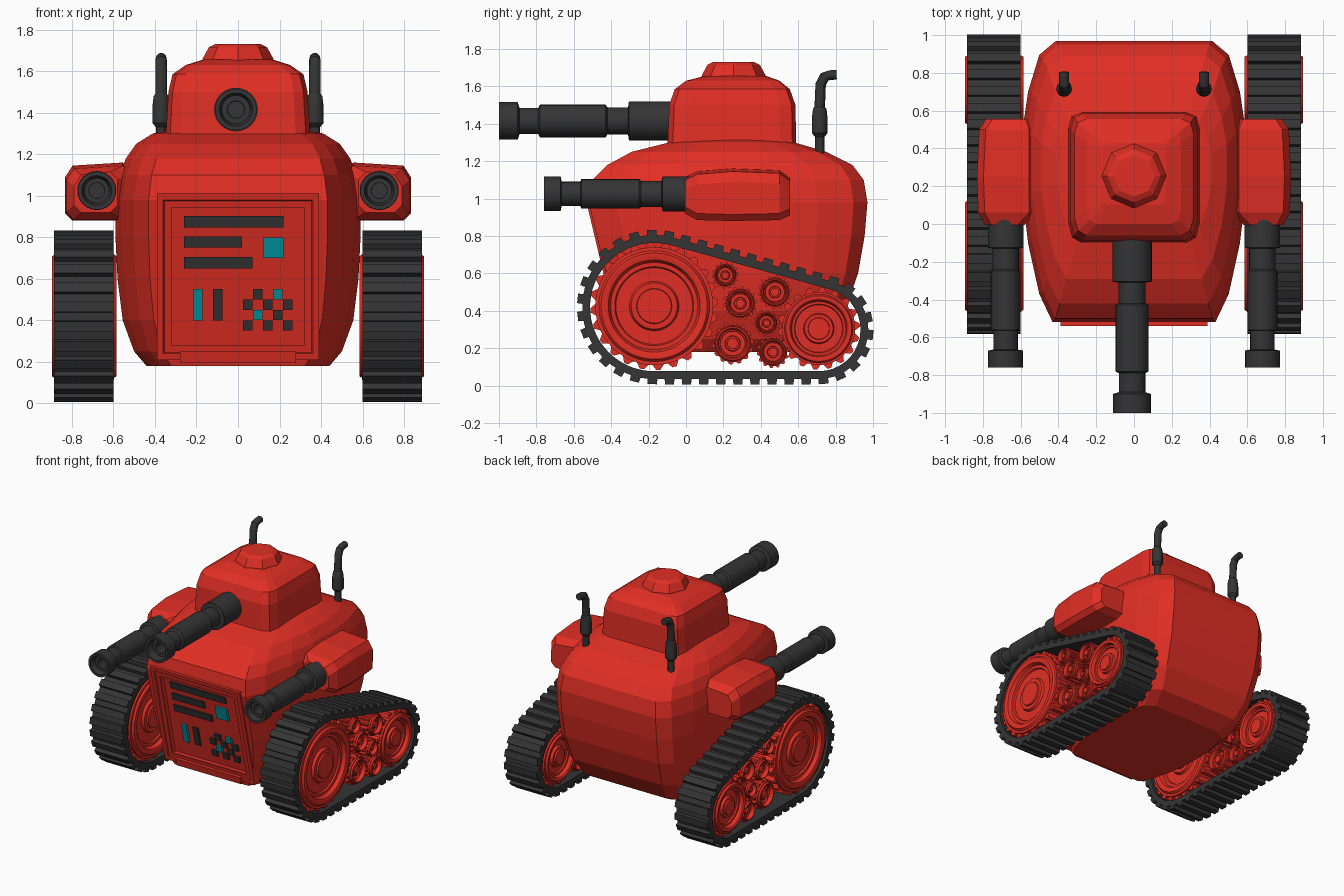
import bpy, bmesh, math
from mathutils import Vector

if "Cube" in bpy.data.objects:
    bpy.data.objects.remove(bpy.data.objects["Cube"])

def material(name, rgb):
    m = bpy.data.materials.new(name)
    m.diffuse_color = (*rgb, 1)
    m.use_nodes = True
    m.node_tree.nodes["Principled BSDF"].inputs["Base Color"].default_value = m.diffuse_color
    return m

RED = material("red_paint", (0.75, 0.028, 0.018))
DARK = material("dark_metal", (0.035, 0.035, 0.035))
CYAN = material("cyan_light", (0.0, 0.32, 0.38))

def loft(name, rings, mat, closed=False, smooth=False, mirror=False):
    """Skin a list of equal-length point rings; cap the ends unless closed."""
    bm = bmesh.new()
    vs = [[bm.verts.new(p) for p in r] for r in rings]
    n = len(vs[0])
    for i in range(len(vs) if closed else len(vs) - 1):
        a, b = vs[i], vs[(i + 1) % len(vs)]
        for j in range(n):
            k = (j + 1) % n
            bm.faces.new((a[j], a[k], b[k], b[j]))
    if not closed:
        bm.faces.new(vs[0])
        bm.faces.new(vs[-1])
    bmesh.ops.recalc_face_normals(bm, faces=bm.faces)
    me = bpy.data.meshes.new(name)
    bm.to_mesh(me)
    bm.free()
    ob = bpy.data.objects.new(name, me)
    bpy.context.collection.objects.link(ob)
    me.materials.append(mat)
    if smooth:
        bpy.ops.object.select_all(action='DESELECT')
        ob.select_set(True)
        bpy.context.view_layer.objects.active = ob
        bpy.ops.object.shade_smooth_by_angle(angle=math.radians(30))
    if mirror:
        ob.modifiers.new("mirror", 'MIRROR').use_axis = (True, False, False)
    return ob

def shell(name, outline, rows):
    """Stack scaled copies of a half outline: rows are (z, half width, y front, y back)."""
    full = outline + [(-x, y) for x, y in reversed(outline)]
    return loft(name, [[(x * w, (f + b) / 2 + y * (b - f) / 2, z) for x, y in full]
                       for z, w, f, b in rows], RED)

def front_y(z):
    return -0.33 - (z - 0.18) * 0.2375

def panel_rect(x0, x1, z0, z1, d):
    """Rectangle parallel to the sloped front, d in front of it."""
    return [(x, front_y(z) - d, z) for x, z in ((x0, z0), (x1, z0), (x1, z1), (x0, z1))]

def panel_box(name, x0, x1, z0, z1, d0, d1, mat):
    return loft(name, [panel_rect(x0, x1, z0, z1, d) for d in (d0, d1)], mat)

# Body
body = shell("body",
    [(0.73, -1), (0.85, -0.8), (0.95, -0.44), (1, -0.1), (1, 0.37), (0.95, 0.64), (0.85, 0.9), (0.7, 1)],
    [(0.18, 0.44, front_y(0.18), 0.62), (0.25, 0.5, front_y(0.25), 0.75), (0.4, 0.555, front_y(0.4), 0.85),
     (0.6, 0.58, front_y(0.6), 0.92), (0.8, 0.59, front_y(0.8), 0.955), (0.98, 0.59, front_y(0.98), 0.97),
     (1.1, 0.57, -0.50, 0.95), (1.18, 0.54, -0.42, 0.89), (1.25, 0.49, -0.29, 0.75),
     (1.30, 0.41, -0.09, 0.58), (1.33, 0.25, 0.05, 0.42)])
cutter = panel_box("panel_cutter", -0.32, 0.32, 0.28, 0.94, -0.035, 0.2, RED)
cutter.hide_render = True
cutter.hide_viewport = True
cut = body.modifiers.new("panel_recess", 'BOOLEAN')
cut.operation = 'DIFFERENCE'
cut.object = cutter

# Front panel frame, ledge and controls
loft("panel_frame", [panel_rect(-w, w, z0, z1, d) for w, z0, z1, d in (
    (0.39, 0.21, 1.01, -0.05), (0.39, 0.21, 1.01, 0.012), (0.36, 0.24, 0.98, 0.012),
    (0.355, 0.245, 0.975, 0.003), (0.325, 0.275, 0.945, 0.003), (0.32, 0.28, 0.94, -0.05))], RED, closed=True)
panel_box("panel_ledge", -0.28, 0.28, 0.195, 0.25, -0.03, 0.03, RED)
for x1, z in ((0.22, 0.875), (0.02, 0.777), (0.07, 0.677)):
    panel_box("panel_slot", -0.26, x1, z - 0.027, z + 0.027, -0.05, -0.02, DARK)
panel_box("square_light", 0.12, 0.22, 0.70, 0.80, -0.05, -0.015, CYAN)
panel_box("bar_light", -0.215, -0.172, 0.40, 0.55, -0.05, -0.015, CYAN)
panel_box("bar_slot", -0.12, -0.075, 0.40, 0.55, -0.05, -0.02, DARK)
for r in range(4):
    for c in range(5):
        if (r + c) % 2:
            x, z = 0.024 + 0.048 * c, 0.55 - 0.05 * r
            lit = (r, c) in ((0, 3), (2, 1))
        elif r % 2:
            continue
        else:
            continue
        panel_box("key", x, x + 0.047, z - 0.049, z, -0.05, -0.015, CYAN if lit else DARK)

# Turret and hatch
shell("turret", [(0.8, -1), (0.94, -0.92), (1, -0.7), (1, 0.75), (0.95, 0.94), (0.8, 1)],
      [(1.25, 0.35, -0.10, 0.59), (1.5, 0.335, -0.09, 0.585), (1.585, 0.315, -0.06, 0.555),
       (1.63, 0.25, 0.0, 0.5), (1.655, 0.17, 0.1, 0.43)])
loft("hatch", [[(r * math.cos(i * math.pi / 4), 0.255 + r * math.sin(i * math.pi / 4), z) for i in range(8)]
               for z, r in ((1.63, 0.175), (1.66, 0.17), (1.715, 0.14), (1.73, 0.11))], RED)

# Guns: stepped barrels turned around y, with a recessed muzzle
def gun(name, cx, cz, profile, mirror=False):
    rings = [[(cx + r * math.cos(i * math.tau / 24), y, cz + r * math.sin(i * math.tau / 24))
              for i in range(24)] for y, r in profile]
    loft(name, rings, DARK, smooth=True, mirror=mirror)

gun("main_gun", -0.01, 1.415, [
    (-0.8, 0.04), (-0.95, 0.042), (-0.95, 0.068), (-1.0, 0.08), (-1.0, 0.1), (-0.9, 0.1), (-0.89, 0.07),
    (-0.79, 0.07), (-0.78, 0.088), (-0.43, 0.088), (-0.42, 0.072), (-0.31, 0.072), (-0.305, 0.105), (0.0, 0.105)])
gun("side_gun", 0.68, 1.025, [
    (-0.6, 0.037), (-0.72, 0.038), (-0.72, 0.06), (-0.76, 0.072), (-0.76, 0.092), (-0.67, 0.092), (-0.665, 0.065),
    (-0.565, 0.065), (-0.56, 0.079), (-0.25, 0.079), (-0.24, 0.07), (-0.13, 0.07), (-0.125, 0.094), (0.03, 0.094)], True)

# Shoulder pods holding the side guns
def chamfered(y, x0, x1, z0, z1, c=0.035):
    return [(x, y, z) for x, z in ((x0 + c, z0), (x1 - c, z0), (x1, z0 + c), (x1, z1 - c * 2),
                                   (x1 - c, z1 - 0.015), (x0 + c, z1), (x0, z1 - c), (x0, z0 + c))]

loft("shoulder_pod", [chamfered(*s) for s in (
    (-0.005, 0.58, 0.79, 0.92, 1.115), (0.06, 0.52, 0.825, 0.885, 1.145), (0.25, 0.52, 0.832, 0.88, 1.16),
    (0.5, 0.52, 0.82, 0.885, 1.15), (0.555, 0.54, 0.785, 0.91, 1.11))], RED, mirror=True)

# Exhaust pipes, bent to the rear
path = [(0.715, 1.22, 0.025), (0.715, 1.33, 0.025), (0.715, 1.35, 0.042), (0.715, 1.43, 0.042), (0.715, 1.48, 0.036),
        (0.715, 1.49, 0.028), (0.72, 1.61, 0.028), (0.74, 1.65, 0.028), (0.77, 1.66, 0.026), (0.805, 1.662, 0.026)]
rings = []
for i, (y, z, r) in enumerate(path):
    a, b = path[max(i - 1, 0)], path[min(i + 1, len(path) - 1)]
    t = Vector((b[0] - a[0], b[1] - a[1])).normalized()
    rings.append([(0.37 + r * math.cos(k * math.tau / 12), y + t.y * r * math.sin(k * math.tau / 12),
                   z - t.x * r * math.sin(k * math.tau / 12)) for k in range(12)])
loft("exhaust_pipe", rings, DARK, smooth=True, mirror=True)

# Track belt: wraps two circles, with a cleat on every pitch
F, R, RF, RR = Vector((-0.17, 0.42)), Vector((0.71, 0.30)), 0.385, 0.265
D = R - F
base, spread = math.atan2(D.y, D.x), math.acos((RF - RR) / D.length)
top, bot = base + spread, base - spread
arc_f, arc_r = RF * (math.tau - 2 * spread), RR * 2 * spread
run = math.sqrt(D.length ** 2 - (RF - RR) ** 2)
total = arc_f + arc_r + 2 * run

def belt_point(s):
    """Point on the belt line and its outward normal at distance s."""
    s %= total
    polar = lambda a: Vector((math.cos(a), math.sin(a)))
    if s < arc_f:
        n = polar(top + s / RF)
        return F + n * RF, n
    s -= arc_f
    if s < run:
        n = polar(bot)
        return (F + n * RF).lerp(R + n * RR, s / run), n
    s -= run
    if s < arc_r:
        n = polar(bot + s / RR)
        return R + n * RR, n
    n = polar(top)
    return (R + n * RR).lerp(F + n * RF, (s - arc_r) / run), n

rings, teeth = [], 42
for i in range(teeth):
    for frac, h in ((0, 0), (0.03, 0.028), (0.55, 0.028), (0.58, 0)):
        p, n = belt_point((i + frac) * total / teeth)
        o, q = p + n * h, p - n * 0.042
        rings.append([(0.60, *q), (0.60, *o), (0.885, *o), (0.885, *q)])
loft("track_belt", rings, DARK, closed=True, mirror=True)

# Toothed wheels and gears inside the tracks, detailed on both faces
def gear(name, cy, cz, r, count, tooth, depth):
    half = [(0.142, 0.26, 0), (0.142, 0.29, 0), (0.13, 0.3, 0), (0.13, 0.39, 0), (0.11, 0.42, 0), (0.11, 0.65, 0),
            (0.122, 0.67, 0), (0.122, 0.74, 0), (0.15, 0.78, 0), (0.155, 0.82, 0), (0.155, 0.9, 0),
            (0.14, 0.94, 0), (0.14, 1, 0), (0.125, 1, 0), (0.125, 1, 1)]
    full = half + [(-x, f, t) for x, f, t in reversed(half)]
    rings = []
    for x, f, t in full:
        ring = []
        for k in range(count * 4):
            a = (k + 0.5) * math.tau / (count * 4)
            rad = r * f + (tooth if t and k % 4 < 2 else 0)
            ring.append((0.74 + x * depth, cy + rad * math.cos(a), cz + rad * math.sin(a)))
        rings.append(ring)
    loft(name, rings, RED, smooth=True, mirror=True)

gear("front_wheel", -0.17, 0.425, 0.315, 24, 0.027, 1)
gear("rear_wheel", 0.71, 0.305, 0.195, 18, 0.025, 1)
for y, z, r in ((0.21, 0.59, 0.06), (0.29, 0.44, 0.078), (0.475, 0.5, 0.078),
                (0.43, 0.335, 0.058), (0.25, 0.225, 0.1), (0.465, 0.18, 0.075)):
    gear("small_gear", y, z, r, 14, 0.012, 0.92)
